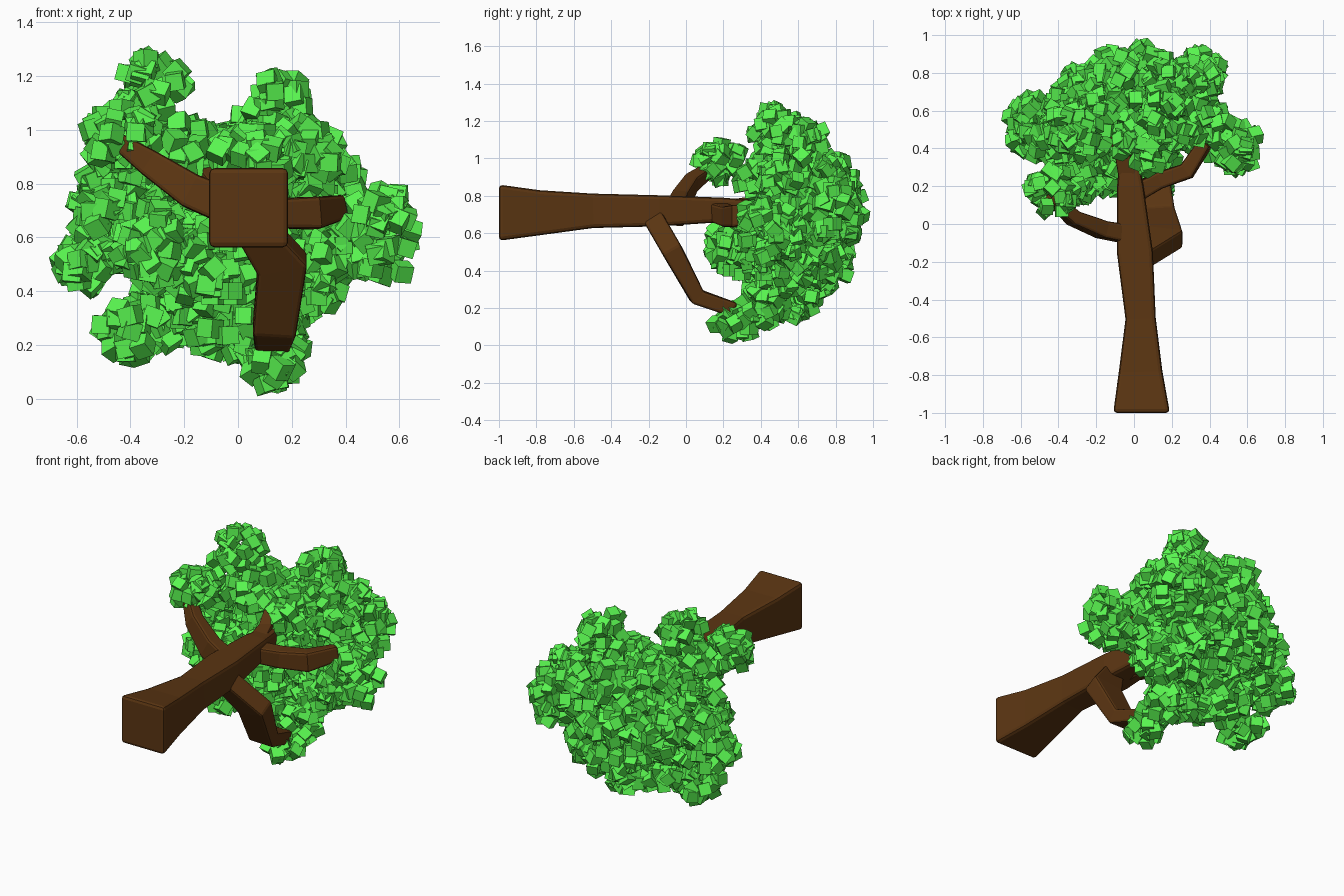
import bpy, bmesh, math, random
from mathutils import Vector, Matrix, Euler

random.seed(7)


def material(name, rgb):
    m = bpy.data.materials.new(name)
    m.diffuse_color = (*rgb, 1)
    return m


BARK = material("bark", (0.105, 0.036, 0.006))
LEAF = material("leaf", (0.1, 0.92, 0.08))


def finish(bm, name, mat):
    me = bpy.data.meshes.new(name)
    bm.to_mesh(me)
    bm.free()
    me.materials.append(mat)
    ob = bpy.data.objects.new(name, me)
    bpy.context.collection.objects.link(ob)
    return ob


def limb(name, stations, side=(1, 0, 0), bevel=0.014):
    """Square-section limb lofted along stations (x, y, z, half width, half height)."""
    pts = [Vector(s[:3]) for s in stations]
    bm = bmesh.new()
    rings = []
    for i, s in enumerate(stations):
        t = (pts[min(i + 1, len(pts) - 1)] - pts[max(i - 1, 0)]).normalized()
        if i == 0 and name == "trunk":
            t = Vector((0, 1, 0))
        u = Vector(side)
        u = (u - t * u.dot(t)).normalized()
        v = t.cross(u)
        rings.append([bm.verts.new(pts[i] + u * s[3] * a + v * s[4] * b)
                      for a, b in ((-1, -1), (1, -1), (1, 1), (-1, 1))])
    for r, q in zip(rings, rings[1:]):
        for k in range(4):
            n = (k + 1) % 4
            bm.faces.new((r[k], r[n], q[n], q[k]))
    bm.faces.new(rings[0][::-1])
    bm.faces.new(rings[-1])
    bmesh.ops.recalc_face_normals(bm, faces=bm.faces)
    ob = finish(bm, name, BARK)
    mod = ob.modifiers.new("soft_edges", 'BEVEL')
    mod.width = bevel
    mod.segments = 2
    mod.angle_limit = math.radians(40)
    return ob


# Trunk with flared foot
limb("trunk", [(0.04, -1, 0.71, 0.15, 0.15), (0.035, -0.78, 0.71, 0.115, 0.12),
               (0.035, -0.5, 0.72, 0.08, 0.092), (0.005, -0.15, 0.72, 0.095, 0.083),
               (-0.02, 0.2, 0.725, 0.07, 0.065), (-0.03, 0.38, 0.73, 0.045, 0.045)],
     bevel=0.02)

# Main branches
limb("lower_branch", [(0.02, -0.18, 0.69, 0.06, 0.055), (0.165, -0.07, 0.50, 0.095, 0.055),
                      (0.135, 0.06, 0.26, 0.08, 0.045), (0.125, 0.26, 0.19, 0.06, 0.04)])
limb("left_branch", [(0.0, -0.06, 0.70, 0.05, 0.07), (-0.17, -0.03, 0.77, 0.045, 0.065),
                     (-0.32, 0.03, 0.87, 0.038, 0.05), (-0.45, 0.15, 0.96, 0.03, 0.03)],
     side=(0, 1, 0))
limb("right_branch", [(-0.02, 0.15, 0.72, 0.05, 0.05), (0.13, 0.23, 0.69, 0.045, 0.055),
                      (0.28, 0.28, 0.69, 0.045, 0.06), (0.38, 0.43, 0.71, 0.035, 0.045)],
     side=(0, 1, 0))
limb("end_branch", [(-0.03, 0.25, 0.73, 0.05, 0.05), (-0.06, 0.37, 0.76, 0.04, 0.04),
                    (-0.12, 0.5, 0.84, 0.025, 0.025)], bevel=0.008)

# Leaf clumps: centre and radii
CLUMPS = [((0.03, 0.66, 0.72), (0.34, 0.29, 0.33)),
          ((-0.12, 0.35, 0.52), (0.20, 0.20, 0.17)),
          ((-0.29, 0.28, 0.56), (0.15, 0.16, 0.15)),
          ((0.0, 0.52, 0.30), (0.24, 0.20, 0.16)),
          ((0.13, 0.27, 0.12), (0.08, 0.12, 0.08)),
          ((0.14, 0.41, 0.21), (0.10, 0.11, 0.12)),
          ((0.02, 0.68, 0.46), (0.26, 0.20, 0.18)),
          ((0.24, 0.54, 0.44), (0.14, 0.16, 0.13)),
          ((0.06, 0.44, 0.88), (0.16, 0.15, 0.12)),
          ((0.15, 0.60, 1.10), (0.10, 0.14, 0.10)),
          ((0.25, 0.62, 0.89), (0.15, 0.22, 0.15)),
          ((-0.32, 0.48, 1.15), (0.12, 0.12, 0.12)),
          ((-0.42, 0.48, 0.94), (0.12, 0.15, 0.14)),
          ((-0.24, 0.55, 0.92), (0.14, 0.18, 0.13)),
          ((-0.27, 0.67, 0.66), (0.14, 0.16, 0.20)),
          ((-0.48, 0.52, 0.68), (0.12, 0.16, 0.20)),
          ((-0.57, 0.52, 0.51), (0.09, 0.15, 0.09)),
          ((-0.43, 0.18, 0.98), (0.12, 0.12, 0.10)),
          ((-0.41, 0.45, 0.25), (0.11, 0.13, 0.10)),
          ((-0.27, 0.50, 0.32), (0.12, 0.13, 0.12)),
          ((0.55, 0.40, 0.61), (0.11, 0.12, 0.17)),
          ((0.40, 0.50, 0.60), (0.13, 0.14, 0.16)),
          ((0.35, 0.78, 0.72), (0.12, 0.14, 0.17))]


def depth(p, clump):
    c, r = clump
    return math.sqrt(sum(((p[k] - c[k]) / r[k]) ** 2 for k in range(3)))


# Foliage: tumbled cubes scattered through the outer layer of each clump
bm = bmesh.new()
for clump in CLUMPS:
    c, r = clump
    area = 4 * math.pi * (r[0] * r[1] + r[1] * r[2] + r[0] * r[2]) / 3
    for _ in range(int(area / 0.0044)):
        d = Vector([random.gauss(0, 1) for _ in range(3)]).normalized()
        f = random.uniform(0.25, 1.06) ** (1 / 3)
        p = Vector([c[k] + d[k] * r[k] * f for k in range(3)])
        if any(o is not clump and depth(p, o) < 0.55 for o in CLUMPS):
            continue
        spin = Euler([random.uniform(0, math.tau) for _ in range(3)]).to_matrix().to_4x4()
        bmesh.ops.create_cube(bm, size=random.uniform(0.062, 0.07),
                              matrix=Matrix.Translation(p) @ spin)
finish(bm, "foliage", LEAF)
